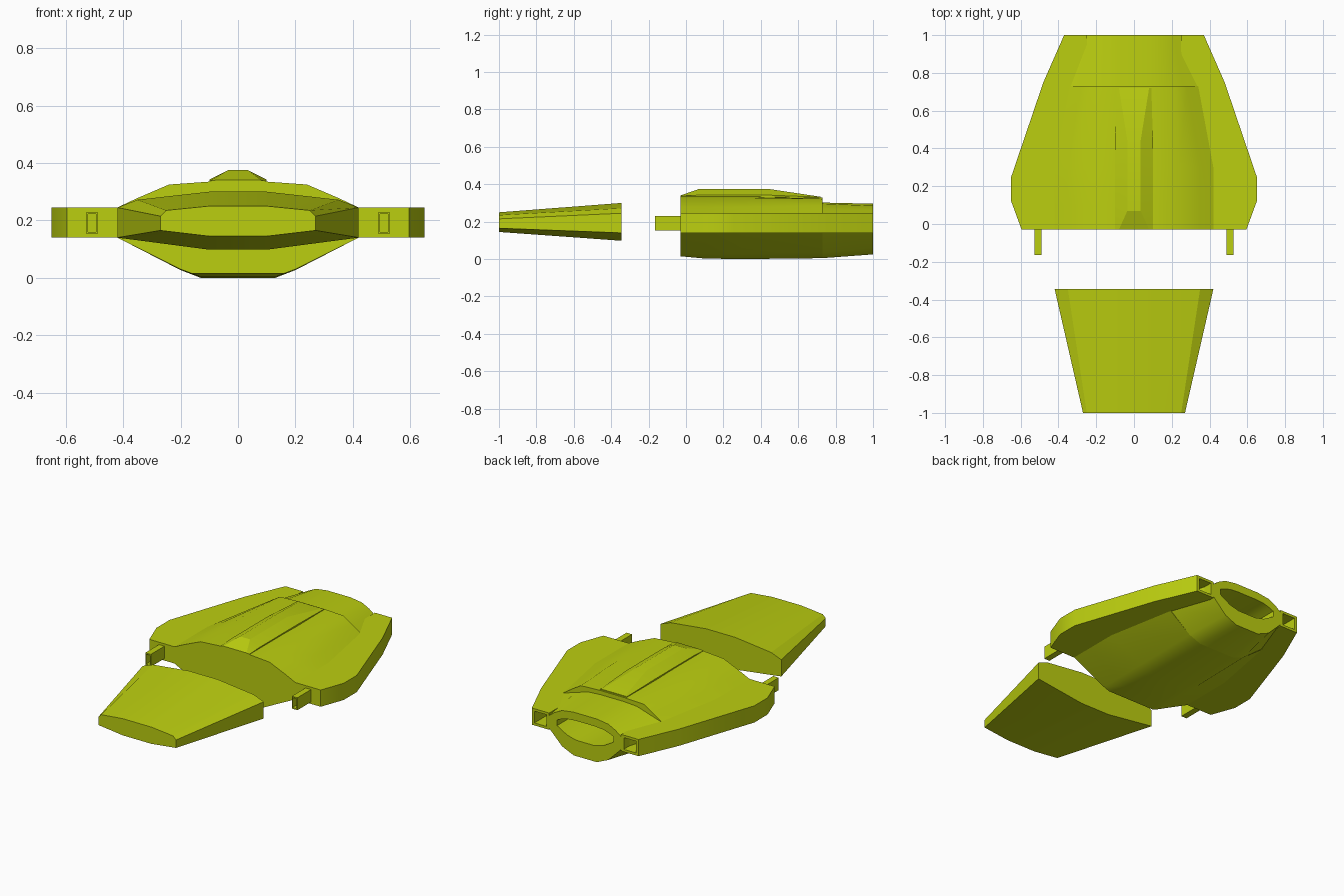
import bpy, bmesh, math
from mathutils import Vector

if "Cube" in bpy.data.objects:
    bpy.data.objects.remove(bpy.data.objects["Cube"])

paint = bpy.data.materials.new("lime_yellow")
paint.use_nodes = True
LIME = (0.5, 0.62, 0.005, 1)
paint.diffuse_color = LIME
paint.node_tree.nodes["Principled BSDF"].inputs["Base Color"].default_value = LIME


def finish(name, bm, angle=25):
    bmesh.ops.recalc_face_normals(bm, faces=bm.faces)
    mesh = bpy.data.meshes.new(name)
    bm.to_mesh(mesh)
    bm.free()
    mesh.materials.append(paint)
    obj = bpy.data.objects.new(name, mesh)
    bpy.context.collection.objects.link(obj)
    bpy.ops.object.select_all(action='DESELECT')
    obj.select_set(True)
    bpy.context.view_layer.objects.active = obj
    bpy.ops.object.shade_smooth_by_angle(angle=math.radians(angle))
    return obj


def loft(sections):
    """Skin mirrored half profiles [(y, [(x, z), ...]), ...] along y."""
    bm = bmesh.new()
    rings = []
    for y, half in sections:
        ring = half + [(-x, z) for x, z in reversed(half)]
        rings.append([bm.verts.new((x, y, z)) for x, z in ring])
    for a, b in zip(rings, rings[1:]):
        for i in range(len(a)):
            j = (i + 1) % len(a)
            bm.faces.new((a[i], a[j], b[j], b[i]))
    bm.faces.new(rings[0])
    bm.faces.new(rings[-1])
    return bm


def prism(outline, z0, z1):
    """Extrude a plan outline between two heights."""
    bm = bmesh.new()
    face = bm.faces.new([bm.verts.new((x, y, z0)) for x, y in outline])
    out = bmesh.ops.extrude_face_region(bm, geom=[face])
    for v in out["geom"]:
        if isinstance(v, bmesh.types.BMVert):
            v.co.z = z1
    return bm


def recess(bm, y, sx, sz, depth, lift=0):
    """Sink a scaled opening into the end face lying in the plane y."""
    face = next(f for f in bm.faces if all(abs(v.co.y - y) < 1e-4 for v in f.verts))
    xs = [v.co.x for v in face.verts]
    zs = [v.co.z for v in face.verts]
    cx, cz = (min(xs) + max(xs)) / 2, (min(zs) + max(zs)) / 2
    bmesh.ops.inset_individual(bm, faces=[face], thickness=0.001)
    for v in face.verts:
        v.co = Vector((cx + (v.co.x - cx) * sx, y, cz + lift + (v.co.z - cz) * sz))
    inner = bmesh.ops.extrude_discrete_faces(bm, faces=[face])["faces"][0]
    for v in inner.verts:
        v.co.y += depth


# Detached front section: tapered wedge
finish("front_wedge", loft([
    (-1, [(.1, .25), (.25, .235), (.27, .215), (.27, .165), (.1, .145)]),
    (-.345, [(.1, .3), (.35, .272), (.42, .245), (.42, .14), (.1, .098)])]), 15)

# Main hull with a step down to the tail
hull_top = [(.1, .335), (.24, .325), (.35, .278), (.42, .245), (.42, .14)]
finish("main_hull", loft([
    (-.03, hull_top + [(.2, .03), (.16, .015)]),
    (.1, hull_top + [(.2, .027), (.13, .003)]),
    (.3, hull_top + [(.2, .027), (.13, 0)]),
    (.73, [(.08, .328), (.22, .322), (.28, .285), (.34, .245), (.34, .14),
           (.2, .035), (.12, .005)])]))

# Tail with a wide outlet slot
tail = loft([
    (.73, [(.08, .302), (.17, .296), (.26, .268), (.335, .245), (.335, .14),
           (.2, .035), (.12, .005)]),
    (1, [(.08, .296), (.16, .285), (.21, .26), (.25, .23), (.25, .15),
         (.16, .06), (.08, .025)])])
recess(tail, 1, .78, .45, -.25, .025)
finish("tail", tail)

# Raised spine on the top
spine = [(.035, .375), (.1, .342), (.1, .32)]
finish("top_spine", loft([
    (-.03, [(.08, .34), (.1, .337), (.1, .32)]),
    (.07, spine),
    (.44, spine),
    (.72, [(.08, .333), (.092, .331), (.092, .315)])]), 10)

# Side wings with rear sockets, and hollow front prongs
for side, s in (("left", 1), ("right", -1)):
    plan = [(.4, -.03), (.595, -.03), (.65, .12), (.65, .25),
            (.48, .75), (.37, 1), (.25, 1), (.25, .73)]
    wing = prism([(s * x, y) for x, y in plan], .14, .245)
    recess(wing, 1, .7, .7, -.13)
    finish(side + "_wing", wing)

    x0, x1 = s * .49, s * .528
    prong = prism([(x0, -.165), (x1, -.165), (x1, 0), (x0, 0)], .152, .23)
    recess(prong, -.165, .75, .8, .12)
    finish(side + "_prong", prong)
